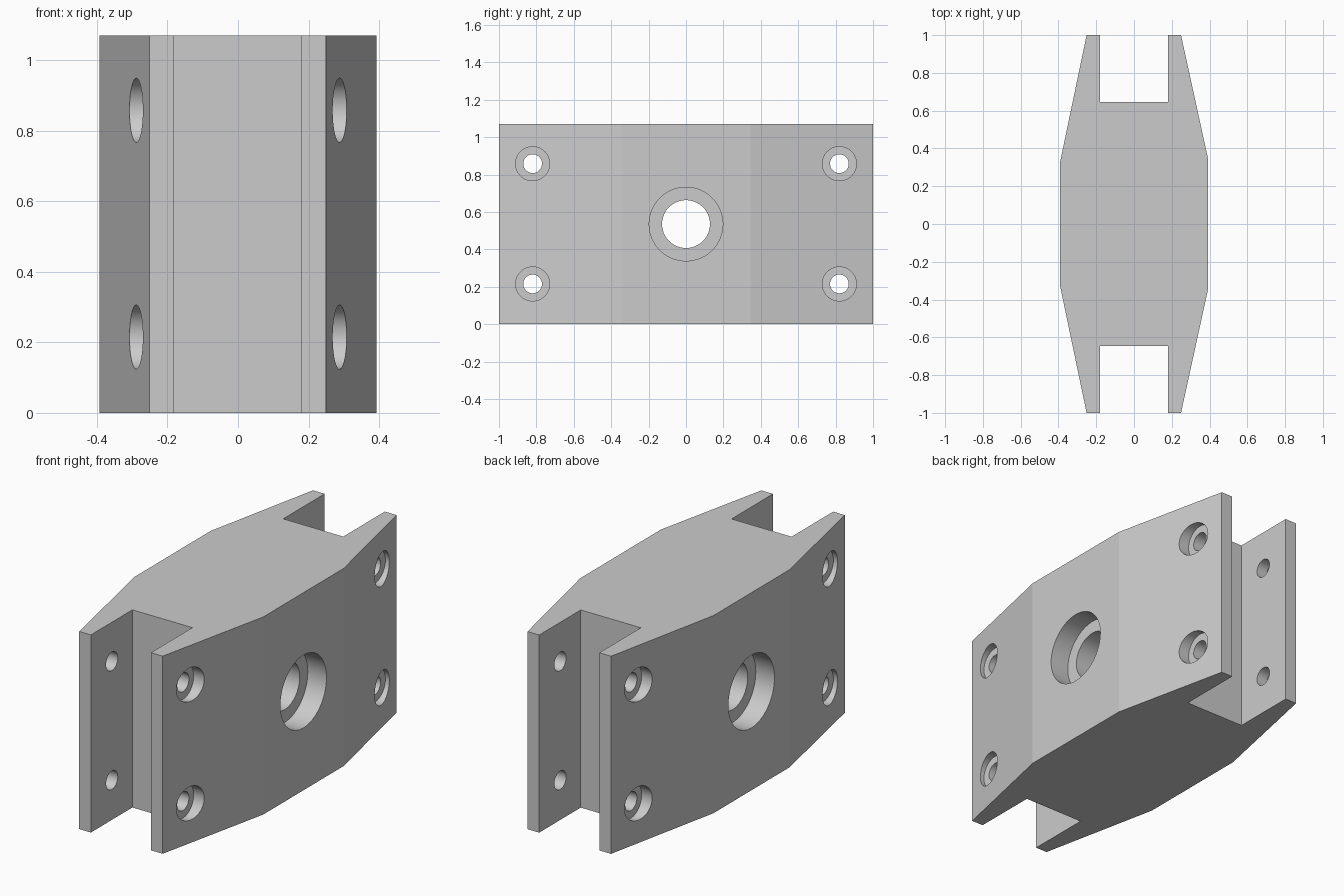
import bpy
import bmesh
import math

cube = bpy.data.objects.get("Cube")
if cube:
    bpy.data.objects.remove(cube, do_unlink=True)

HEIGHT = 1.07

grey = bpy.data.materials.new("plain grey")
grey.use_nodes = True
colour = (0.6, 0.6, 0.6, 1)
grey.diffuse_color = colour
grey.node_tree.nodes["Principled BSDF"].inputs["Base Color"].default_value = colour


def make_object(name, bm):
    bmesh.ops.recalc_face_normals(bm, faces=bm.faces)
    mesh = bpy.data.meshes.new(name)
    bm.to_mesh(mesh)
    bm.free()
    mesh.materials.append(grey)
    obj = bpy.data.objects.new(name, mesh)
    bpy.context.collection.objects.link(obj)
    return obj


# Tapered body with a slot in each end: half outline mirrored front to back
half = [(0.392, 0.345), (0.249, 1), (0.179, 1), (0.179, 0.645),
        (-0.181, 0.645), (-0.181, 1), (-0.251, 1), (-0.392, 0.325)]
outline = half + [(x, -y) for x, y in reversed(half)]
bm = bmesh.new()
base = bm.faces.new([bm.verts.new((x, y, 0)) for x, y in outline])
top = bmesh.ops.extrude_face_region(bm, geom=[base])["geom"]
bmesh.ops.translate(bm, vec=(0, 0, HEIGHT),
                    verts=[v for v in top if isinstance(v, bmesh.types.BMVert)])
body = make_object("block_body", bm)


def drill(name, radius, x0, x1, y, z, segments=64):
    """Cut a round hole running along x."""
    bm = bmesh.new()
    bmesh.ops.create_cone(bm, cap_ends=True, segments=segments,
                          radius1=radius, radius2=radius, depth=abs(x1 - x0))
    cutter = make_object(name, bm)
    cutter.rotation_euler = (0, math.pi / 2, 0)
    cutter.location = ((x0 + x1) / 2, y, z)
    cutter.hide_render = True
    cut = body.modifiers.new(name, 'BOOLEAN')
    cut.operation = 'DIFFERENCE'
    cut.solver = 'EXACT'
    cut.object = cutter
    return cutter


# Central bore, bolt holes, and their counterbores on both broad sides
cutters = [drill("centre_bore", 0.128, -0.6, 0.6, 0, HEIGHT / 2)]
for side in (-1, 1):
    cutters.append(drill("centre_counterbore", 0.197, side * 0.28, side * 0.6,
                         0, HEIGHT / 2))
for y in (-0.82, 0.82):
    for z in (0.215, 0.858):
        cutters.append(drill("bolt_hole", 0.05, -0.6, 0.6, y, z))
        for side in (-1, 1):
            cutters.append(drill("bolt_counterbore", 0.091, side * 0.245,
                                 side * 0.6, y, z))

# Apply the cuts and remove the cutters
bpy.context.view_layer.update()
result = bpy.data.meshes.new_from_object(
    body.evaluated_get(bpy.context.evaluated_depsgraph_get()))
body.modifiers.clear()
body.data = result
for cutter in cutters:
    bpy.data.objects.remove(cutter, do_unlink=True)

# Smooth bores, sharp edges
bpy.ops.object.select_all(action='DESELECT')
body.select_set(True)
bpy.context.view_layer.objects.active = body
bpy.ops.object.shade_smooth_by_angle(angle=math.radians(10))
